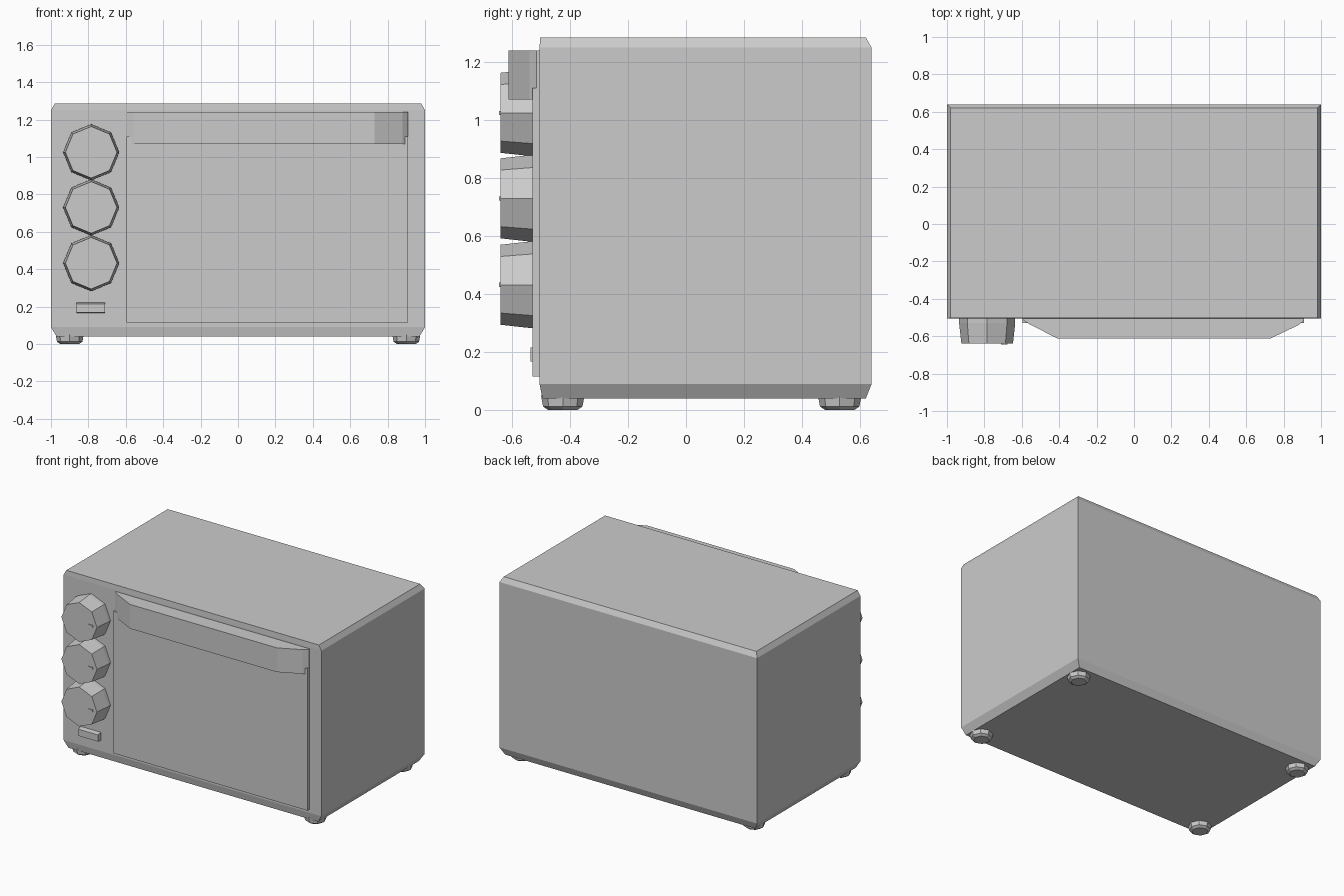
import bpy, math

if "Cube" in bpy.data.objects:
    bpy.data.objects.remove(bpy.data.objects["Cube"])

grey = bpy.data.materials.new("grey")
grey.diffuse_color = (0.6, 0.6, 0.6, 1)
grey.use_nodes = True
grey.node_tree.nodes["Principled BSDF"].inputs["Base Color"].default_value = grey.diffuse_color


def make(name, verts, faces):
    me = bpy.data.meshes.new(name)
    me.from_pydata(verts, [], faces)
    me.materials.append(grey)
    ob = bpy.data.objects.new(name, me)
    bpy.context.collection.objects.link(ob)
    return ob


def loft(name, rings):
    """Skin equal-length rings (counter-clockwise seen from the last ring) and cap both ends."""
    n = len(rings[0])
    verts = [p for r in rings for p in r]
    faces = [tuple(reversed(range(n))), tuple(range(len(verts) - n, len(verts)))]
    for k in range(len(rings) - 1):
        for i in range(n):
            j = (i + 1) % n
            faces.append((k*n + i, k*n + j, (k+1)*n + j, (k+1)*n + i))
    return make(name, verts, faces)


def rect_xy(x, y0, y1, z):
    return [(-x, y0, z), (x, y0, z), (x, y1, z), (-x, y1, z)]


def rect_xz(x0, x1, z0, z1, y):
    return [(x0, y, z0), (x1, y, z0), (x1, y, z1), (x0, y, z1)]


def ring_z(cx, cy, r, z, n=8):
    return [(cx + r*math.cos(2*math.pi*i/n), cy + r*math.sin(2*math.pi*i/n), z) for i in range(n)]


def ring_y(cx, cz, r, y, n=8):
    return [(cx + r*math.cos(2*math.pi*i/n), y, cz + r*math.sin(2*math.pi*i/n)) for i in range(n)]


# Cabinet with chamfered top and bottom edges
loft("oven_body", [rect_xy(0.97, -0.495, 0.62, 0.04),
                   rect_xy(1.0, -0.505, 0.64, 0.09),
                   rect_xy(1.0, -0.505, 0.64, 1.25),
                   rect_xy(0.98, -0.503, 0.62, 1.285)])

# Door panel
loft("door", [rect_xz(-0.595, 0.91, 0.115, 1.11, -0.50),
              rect_xz(-0.595, 0.91, 0.115, 1.11, -0.53)])

# Swept handle across the top of the door
outline = [(-0.595, -0.50), (-0.595, -0.512), (-0.56, -0.535), (-0.41, -0.612),
           (0.73, -0.612), (0.88, -0.54), (0.91, -0.515), (0.91, -0.50)]
loft("door_handle", [[(x, y, 1.07) for x, y in outline],
                     [(x, y, 1.24) for x, y in outline]])

# Control knobs with pointers
KX = -0.785
for i, z in enumerate((1.025, 0.73, 0.432)):
    loft(f"knob_{i + 1}", [ring_y(KX, z, 0.15, -0.50),
                           ring_y(KX, z, 0.15, -0.53),
                           ring_y(KX, z, 0.138, -0.639)])
    loft(f"knob_pointer_{i + 1}", [rect_xz(-0.71, -0.677, z - 0.007, z + 0.007, -0.63),
                                   rect_xz(-0.71, -0.677, z - 0.007, z + 0.007, -0.645)])

# Push button
loft("button", [rect_xz(-0.865, -0.71, 0.165, 0.222, -0.50),
                rect_xz(-0.863, -0.712, 0.168, 0.215, -0.537)])

# Four feet
for x in (-0.9, 0.9):
    for y in (-0.425, 0.53):
        side = "left" if x < 0 else "right"
        end = "front" if y < 0 else "rear"
        loft(f"{end}_{side}_foot", [ring_z(x, y, 0.05, 0.0),
                                    ring_z(x, y, 0.068, 0.012),
                                    ring_z(x, y, 0.075, 0.05)])
